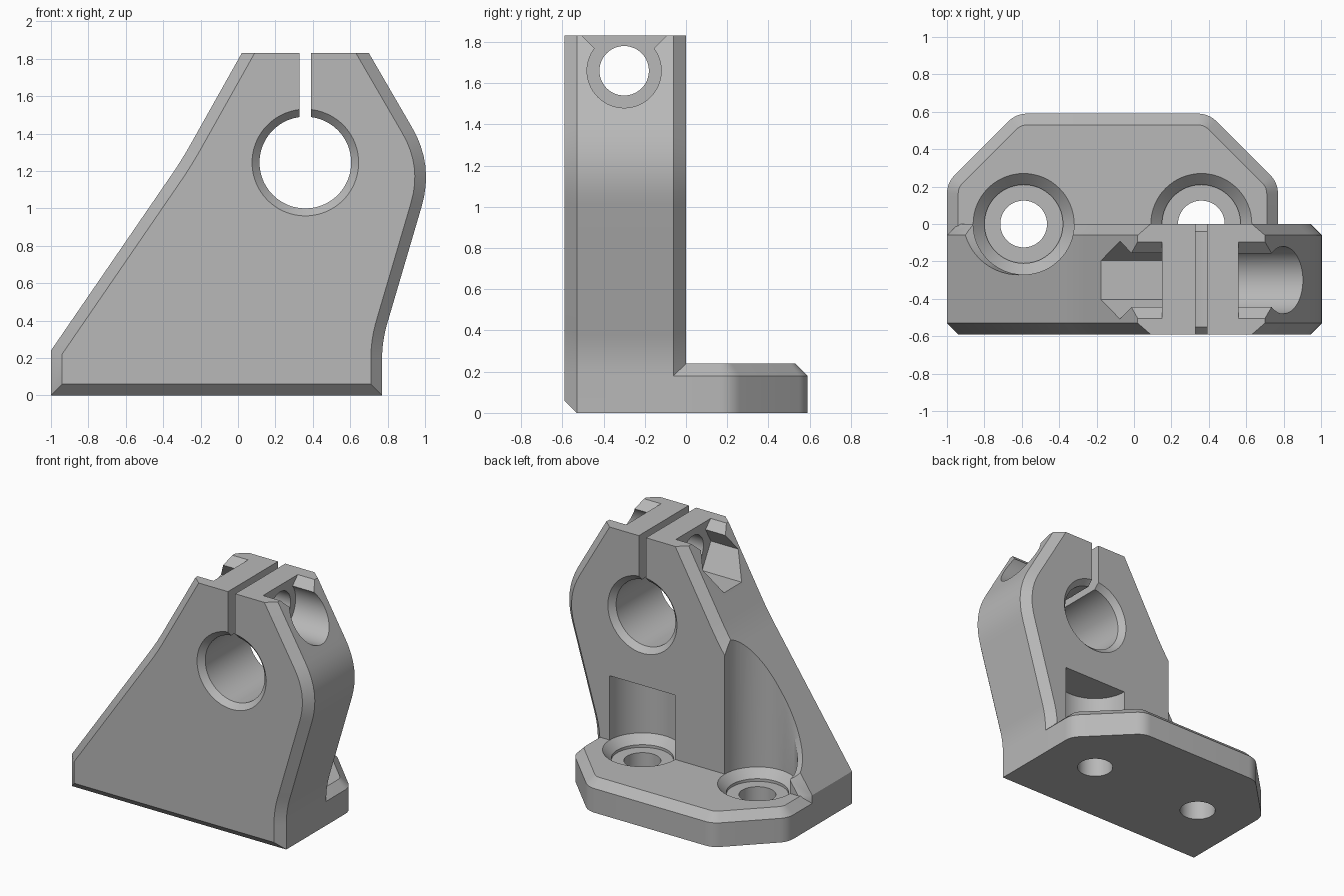
import bpy, bmesh, math
from mathutils import Vector

old = bpy.data.objects.get("Cube")
if old:
    bpy.data.objects.remove(old, do_unlink=True)

grey = bpy.data.materials.new("plain_grey")
grey.use_nodes = True
colour = (0.48, 0.48, 0.48, 1)
grey.diffuse_color = colour
grey.node_tree.nodes["Principled BSDF"].inputs["Base Color"].default_value = colour


def loft(name, rings):
    """Closed solid through rings that have equal point counts."""
    bm = bmesh.new()
    loops = [[bm.verts.new(p) for p in ring] for ring in rings]
    n = len(loops[0])
    for a, b in zip(loops, loops[1:]):
        for i in range(n):
            j = (i + 1) % n
            bm.faces.new((a[i], a[j], b[j], b[i]))
    bm.faces.new(loops[0])
    bm.faces.new(loops[-1])
    bmesh.ops.recalc_face_normals(bm, faces=bm.faces)
    mesh = bpy.data.meshes.new(name)
    bm.to_mesh(mesh)
    bm.free()
    mesh.materials.append(grey)
    obj = bpy.data.objects.new(name, mesh)
    bpy.context.collection.objects.link(obj)
    return obj


def turned(name, axis, centre, steps, sides=64):
    """Turned solid: steps are (position along axis, radius)."""
    rings = []
    for pos, r in steps:
        ring = []
        for i in range(sides):
            t = math.tau * i / sides
            p = [r * math.cos(t), r * math.sin(t)]
            p = [p[0] + centre[0], p[1] + centre[1]]
            p.insert(axis, pos)
            ring.append(p)
        rings.append(ring)
    return loft(name, rings)


def rounded(corners, steps=8):
    """Outline with corners (x, y, tangent length) rounded off."""
    out = []
    for i, (x, y, t) in enumerate(corners):
        p = Vector((x, y))
        if not t:
            out.append(p)
            continue
        a = p + (Vector(corners[i - 1][:2]) - p).normalized() * t
        b = p + (Vector(corners[(i + 1) % len(corners)][:2]) - p).normalized() * t
        for k in range(steps + 1):
            s = k / steps
            out.append(a * (1 - s) ** 2 + p * (2 * s * (1 - s)) + b * s * s)
    return out


def inset(points, width):
    """Mitred inset of a counter-clockwise outline; width(a, b) gives each edge's share."""
    n = len(points)
    out = []
    for i, p in enumerate(points):
        rows = []
        for a, b in ((points[i - 1], p), (p, points[(i + 1) % n])):
            d = (b - a).normalized()
            rows.append((-d.y, d.x, width(a, b)))
        (a, b, e), (c, d, f) = rows
        det = a * d - b * c
        if abs(det) < 1e-4:
            out.append(p + Vector((a, b)) * e)
        else:
            out.append(p + Vector(((e * d - b * f) / det, (a * f - e * c) / det)))
    return out


def combine(target, other, operation):
    mod = target.modifiers.new(operation.lower(), "BOOLEAN")
    mod.operation = operation
    mod.solver = "EXACT"
    mod.object = other
    bpy.context.view_layer.objects.active = target
    bpy.ops.object.modifier_apply(modifier=mod.name)
    bpy.data.objects.remove(other, do_unlink=True)


CH = 0.06
TOP = 1.83
FRONT = -0.59

# Upright wall with chamfered front and back edges
side = rounded([(-1, 0, 0), (0.77, 0, 0), (0.77, 0.29, 0.1), (1.047, 1.232, 0.23),
                (0.70, TOP, 0), (0.02, TOP, 0), (-0.30, 1.26, 0.1), (-1, 0.24, 0)])


def level(a, b, z):
    return abs(a.y - z) < 1e-4 and abs(b.y - z) < 1e-4


front_edge = inset(side, lambda a, b: 0 if level(a, b, TOP) else CH)
back_edge = inset(side, lambda a, b: 0 if level(a, b, TOP) or level(a, b, 0) else CH)
layers = [(FRONT, front_edge), (FRONT + CH, side), (-CH, side), (0, back_edge)]
bracket = loft("clamp_bracket", [[(p.x, y, p.y) for p in pts] for y, pts in layers])

# Foot plate with chamfered top
foot = rounded([(-1, -0.3, 0), (0.77, -0.3, 0), (0.77, 0.22, 0.06),
                (0.40, 0.59, 0.06), (-0.63, 0.59, 0.06), (-1, 0.22, 0.06)])
foot_top = inset(foot, lambda a, b: CH)
layers = [(0, foot), (0.18, foot), (0.24, foot_top)]
plate = loft("foot_plate", [[(p.x, p.y, z) for p in pts] for z, pts in layers])
combine(bracket, plate, "UNION")

# Mounting holes with countersunk seats and screwdriver clearance
for x, ceiling in ((-0.59, 2.0), (0.36, 0.72)):
    steps = [(-0.1, 0.125), (0.16, 0.125), (0.16, 0.21), (0.18, 0.21),
             (0.24, 0.27), (ceiling, 0.27)]
    combine(bracket, turned("mount_hole", 2, (x, 0), steps), "DIFFERENCE")

# Sloping chamfer where the clearance breaks through the sloped side
rings = []
for lift, cx, cy, r in ((-0.1, -0.59, 0, 0.268), (0.1, -0.645, 0.05, 0.325)):
    ring = []
    for i in range(64):
        t = math.tau * i / 64
        x = cx + r * math.cos(t)
        ring.append((x, cy + r * math.sin(t), 0.24 + 1.457 * (x + 1) + lift))
    rings.append(ring)
combine(bracket, loft("clearance_chamfer", rings), "DIFFERENCE")

# Main bore, chamfered at both ends, and its clamping slot
steps = [(FRONT - 0.02, 0.305), (FRONT + 0.04, 0.245), (-0.04, 0.245), (0.02, 0.305)]
combine(bracket, turned("main_bore", 1, (0.36, 1.245), steps, 96), "DIFFERENCE")
slot = [[(x, y, z) for x, z in ((0.33, 1.3), (0.39, 1.3), (0.39, 2), (0.33, 2))]
        for y in (-0.8, 0.2)]
combine(bracket, loft("clamp_slot", slot), "DIFFERENCE")

# Clamp screw hole, round head pocket and hexagonal nut pocket
axis_yz = (-0.3, 1.66)
for name, start, end, r, sides in (("screw_hole", -0.3, 1.2, 0.12, 48),
                                   ("head_pocket", 0.56, 1.3, 0.18, 64),
                                   ("nut_pocket", -0.5, 0.15, 0.208, 6)):
    combine(bracket, turned(name, 0, axis_yz, [(start, r), (end, r)], sides), "DIFFERENCE")

# Flared openings above both pockets
for start, end in ((-0.5, 0.15), (0.56, 1.3)):
    flare = [[(x, axis_yz[0] + w, z) for w, z in
              ((-0.14, 1.765), (0.14, 1.765), (0.235, 1.86), (-0.235, 1.86))]
             for x in (start, end)]
    combine(bracket, loft("pocket_flare", flare), "DIFFERENCE")

bpy.ops.object.select_all(action="DESELECT")
bracket.select_set(True)
bpy.context.view_layer.objects.active = bracket
bpy.ops.object.shade_smooth_by_angle(angle=math.radians(25))
